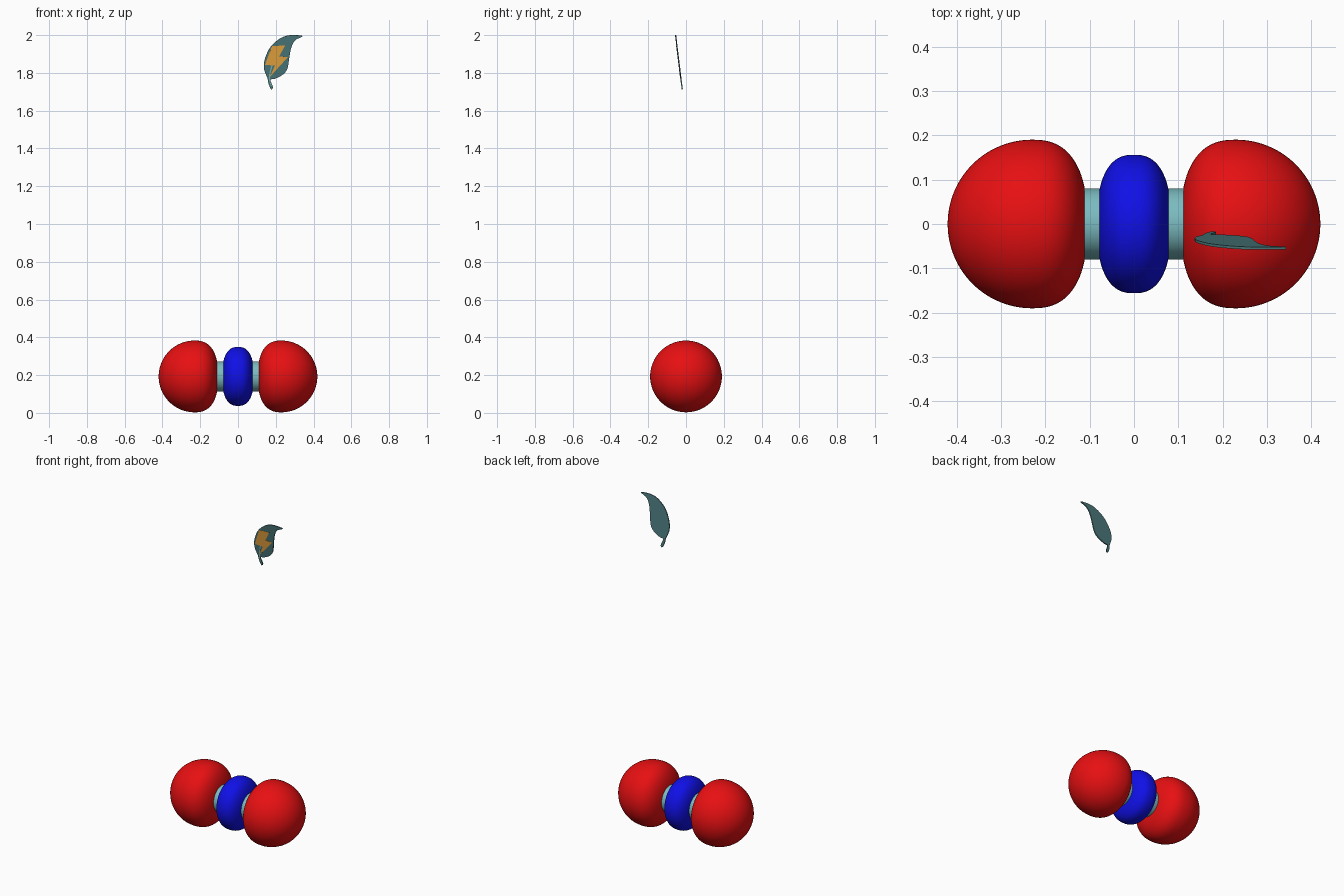
import bpy, bmesh
from math import sin, cos, pi, radians
from mathutils import Vector

if "Cube" in bpy.data.objects:
    bpy.data.objects.remove(bpy.data.objects["Cube"])

CZ = 0.193  # height of the horizontal axis


def material(name, r, g, b):
    m = bpy.data.materials.new(name)
    m.diffuse_color = (r, g, b, 1)
    m.use_nodes = True
    m.node_tree.nodes["Principled BSDF"].inputs["Base Color"].default_value = m.diffuse_color
    return m


RED = material("red", 0.8, 0.005, 0.006)
BLUE = material("blue", 0.005, 0.005, 0.8)
TEAL = material("teal", 0.2, 0.5, 0.53)
LEAF = material("leaf_teal", 0.07, 0.19, 0.2)
VEIN = material("vein_teal", 0.22, 0.45, 0.45)
GOLD = material("gold", 0.8, 0.37, 0.05)


def finish(bm, name, mat):
    bmesh.ops.remove_doubles(bm, verts=bm.verts, dist=1e-6)
    bmesh.ops.recalc_face_normals(bm, faces=bm.faces)
    me = bpy.data.meshes.new(name)
    bm.to_mesh(me)
    bm.free()
    me.materials.append(mat)
    ob = bpy.data.objects.new(name, me)
    bpy.context.collection.objects.link(ob)
    bpy.ops.object.select_all(action='DESELECT')
    ob.select_set(True)
    bpy.context.view_layer.objects.active = ob
    bpy.ops.object.shade_smooth_by_angle(angle=radians(40))
    return ob


def lathe(name, profile, mat):
    """Spin (x, radius) points about the horizontal axis."""
    bm = bmesh.new()
    vs = [bm.verts.new((x, 0, CZ + r)) for x, r in profile]
    es = [bm.edges.new(p) for p in zip(vs, vs[1:])]
    bmesh.ops.spin(bm, geom=vs + es, cent=(0, 0, CZ), axis=(1, 0, 0),
                   angle=2 * pi, steps=64, use_merge=True)
    return finish(bm, name, mat)


def bulge(cx, radius, left, left_pow, right, right_pow, n=24):
    """Profile made of two superellipse halves of different widths."""
    pts = []
    for i in range(2 * n + 1):
        a = pi * i / (2 * n)
        c, s = cos(a), max(sin(a), 0)
        if i == 2 * n:
            s = 0
        w, p = (right, right_pow) if c > 0 else (left, left_pow)
        x = abs(c) ** (2 / p) * w * (1 if c > 0 else -1)
        pts.append((cx + x, radius * s ** (2 / p)))
    return pts


# Two end balls, flattened on their inner sides
ball = bulge(0.23, 0.19, 0.125, 2.5, 0.19, 2)
lathe("right_ball", ball, RED)
lathe("left_ball", [(-x, r) for x, r in ball], RED)
# Flattened middle ball
lathe("middle_ball", bulge(0, 0.156, 0.084, 2.5, 0.084, 2.5), BLUE)
# Connecting rod
lathe("rod", [(-0.2, 0), (-0.2, 0.08), (0.2, 0.08), (0.2, 0)], TEAL)


# Leaf parts lie in a plane leaning slightly to the front
NORMAL = Vector((0, -0.285, -0.035)).normalized()


def plane_point(x, z):
    return Vector((x, -0.02 - 0.035 * (z - 1.715) / 0.285, z))


def smooth_loop(pts, n=5):
    """Closed Catmull-Rom curve through the points."""
    P = [Vector(p) for p in pts]
    out = []
    for i in range(len(P)):
        a, b, c, d = (P[(i + k) % len(P)] for k in (-1, 0, 1, 2))
        for j in range(n):
            t = j / n
            out.append(0.5 * (2 * b + (c - a) * t + (2 * a - 5 * b + 4 * c - d) * t * t
                              + (3 * b - a - 3 * c + d) * t ** 3))
    return out


def plate(name, outline, near, far, mat):
    """Flat outline extruded from offset near to offset far along the plane normal."""
    bm = bmesh.new()
    f = bm.faces.new([bm.verts.new(plane_point(x, z) + NORMAL * near) for x, z in outline])
    r = bmesh.ops.extrude_face_region(bm, geom=[f], use_keep_orig=True)
    top = [v for v in r["geom"] if isinstance(v, bmesh.types.BMVert)]
    bmesh.ops.translate(bm, verts=top, vec=NORMAL * (far - near))
    bmesh.ops.triangulate(bm, faces=[q for q in bm.faces if len(q.verts) > 4])
    return finish(bm, name, mat)


# Leaf blade with its stalk
blade = [(0.342, 1.995), (0.272, 1.999), (0.22, 1.98), (0.172, 1.937), (0.142, 1.873),
         (0.138, 1.82), (0.156, 1.772), (0.161, 1.745), (0.175, 1.714), (0.185, 1.725),
         (0.172, 1.763), (0.198, 1.77), (0.24, 1.793), (0.262, 1.825), (0.272, 1.884),
         (0.283, 1.937), (0.304, 1.974)]
plate("leaf", smooth_loop(blade), -0.003, 0.003, LEAF)
# Pale vein on the front
vein = [(0.174, 1.73), (0.163, 1.765), (0.166, 1.80), (0.178, 1.845),
        (0.184, 1.843), (0.173, 1.80), (0.169, 1.765), (0.179, 1.732)]
plate("leaf_vein", vein, 0.002, 0.0037, VEIN)
# Zigzag mark on the front
bolt = [(0.18, 1.942), (0.25, 1.946), (0.218, 1.888), (0.264, 1.884),
        (0.168, 1.778), (0.196, 1.84), (0.142, 1.842)]
plate("zigzag_mark", bolt, 0.002, 0.0042, GOLD)
